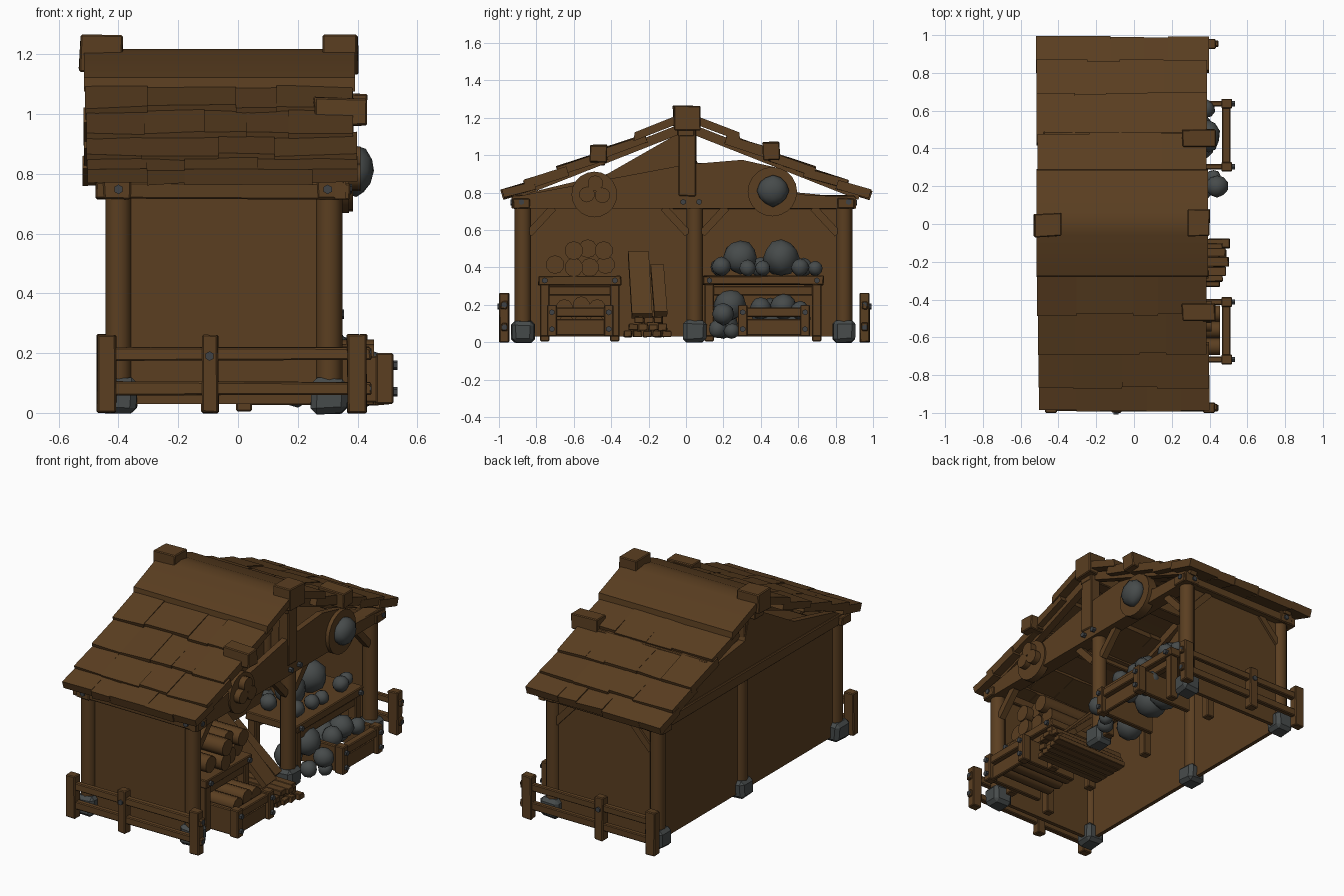
import bpy, bmesh, math, random
from mathutils import Vector, Matrix

random.seed(4)


def material(name, rgb):
    m = bpy.data.materials.new(name)
    m.diffuse_color = (*rgb, 1)
    return m


WOOD = material("brown wood", (0.104, 0.049, 0.015))
STONE = material("grey stone", (0.062, 0.07, 0.07))
METAL = material("dark bolt metal", (0.05, 0.055, 0.06))


def finish(name, bm, mat, smooth=None, bevel=0):
    bmesh.ops.recalc_face_normals(bm, faces=bm.faces)
    me = bpy.data.meshes.new(name)
    bm.to_mesh(me)
    bm.free()
    me.materials.append(mat)
    ob = bpy.data.objects.new(name, me)
    bpy.context.collection.objects.link(ob)
    if bevel:
        mod = ob.modifiers.new("worn edges", 'BEVEL')
        mod.width, mod.segments = bevel, 1
    if smooth:
        bpy.ops.object.select_all(action='DESELECT')
        ob.select_set(True)
        bpy.context.view_layer.objects.active = ob
        bpy.ops.object.shade_smooth_by_angle(angle=math.radians(smooth))
    return ob


def box(name, x, y, z, mat=WOOD, wobble=0.0, bevel=0.005):
    """Block given by (low, high) ranges, with slightly uneven corners."""
    bm = bmesh.new()
    bmesh.ops.create_cube(bm, size=1)
    for v in bm.verts:
        v.co = [(r[0] + r[1]) / 2 + c * (r[1] - r[0]) + random.uniform(-wobble, wobble)
                for c, r in zip(v.co, (x, y, z))]
    return finish(name, bm, mat, bevel=bevel)


def rod(name, a, b, r, mat=WOOD, sides=10, square=None):
    """Round log or rectangular strut from a to b."""
    a, b = Vector(a), Vector(b)
    d = b - a
    bm = bmesh.new()
    if square:
        bmesh.ops.create_cube(bm, size=1, matrix=Matrix.Diagonal((square[0], square[1], d.length, 1)))
    else:
        bmesh.ops.create_cone(bm, cap_ends=True, segments=sides, radius1=r, radius2=r, depth=d.length)
    q = d.to_track_quat('Z', 'Y').to_matrix().to_4x4()
    bmesh.ops.transform(bm, matrix=Matrix.Translation((a + b) / 2) @ q, verts=bm.verts)
    return finish(name, bm, mat, smooth=None if square else 50)


def rock(name, x, y, z, r, scale=(1, 1, 1)):
    bm = bmesh.new()
    bmesh.ops.create_icosphere(bm, subdivisions=2, radius=r)
    for v in bm.verts:
        v.co = Vector([c * s for c, s in zip(v.co, scale)]) * random.uniform(0.94, 1.05) + Vector((x, y, z))
    return finish(name, bm, STONE, smooth=40)


def prism(name, pts, x0, x1, smooth=None):
    """Profile of (y, z) points extruded along x."""
    bm = bmesh.new()
    f = bm.faces.new([bm.verts.new((x0, y, z)) for y, z in pts])
    g = bmesh.ops.extrude_face_region(bm, geom=[f])
    bmesh.ops.translate(bm, vec=(x1 - x0, 0, 0), verts=[e for e in g['geom'] if isinstance(e, bmesh.types.BMVert)])
    return finish(name, bm, WOOD, smooth)


def bolt(x, y, z, axis):
    d = Vector(axis) * 0.012
    rod("bolt", Vector((x, y, z)) - d, Vector((x, y, z)) + d, 0.016, METAL, 6)


# Posts on stone footings
for x in (-0.4, 0.305):
    for y in (-0.872, 0.048, 0.845):
        rod("post", (x, y, 0.03), (x, y, 0.73), 0.044, sides=12)
        box("stone_footing", (x - 0.06, x + 0.06), (y - 0.06, y + 0.06), (0, 0.115), STONE, 0.006, 0.02)

# Wall panels
for y in (-0.865, 0.845):
    box("side_wall", (-0.4, 0.29), (y - 0.012, y + 0.012), (0.03, 0.73), bevel=0)
box("back_wall", (-0.412, -0.388), (-0.865, 0.845), (0.03, 0.73), bevel=0)

# Tie beams, bolts and corner braces
for y, s in ((-0.88, -1), (0.855, 1)):
    box("side_tie_beam", (-0.475, 0.375), (y - 0.045, y + 0.045), (0.715, 0.77), wobble=0.003)
    for x in (-0.4, 0.3):
        bolt(x, y + s * 0.047, 0.748, (0, 1, 0))
for x in (-0.405, 0.31):
    box("long_tie_beam", (x - 0.045, x + 0.045), (-0.93, 0.905), (0.715, 0.785), wobble=0.003)
for y0, y1 in ((-0.84, -0.71), (0.01, -0.12), (0.085, 0.215), (0.81, 0.68)):
    rod("corner_brace", (0.31, y0, 0.58), (0.31, y1, 0.72), 0, square=(0.04, 0.04))
for x0, x1 in ((-0.37, -0.24), (0.28, 0.15)):
    rod("side_corner_brace", (x0, 0.85, 0.58), (x1, 0.85, 0.72), 0, square=(0.04, 0.04))
for y in (-0.88, -0.015, 0.07, 0.87):
    bolt(0.37, y, 0.75, (1, 0, 0))

# Gable boards, king posts and rafters
prism("front_gable_board", [(-0.93, 0.715), (-0.93, 0.775), (0, 0.95), (0.3, 0.975), (0.5, 0.93),
                            (0.6, 0.79), (0.91, 0.775), (0.91, 0.715)], 0.325, 0.362)
prism("back_gable_board", [(-0.93, 0.72), (-0.9, 0.785), (-0.42, 0.9), (0, 1.14), (0.06, 0.96),
                           (0.38, 0.92), (0.6, 0.8), (0.9, 0.77), (0.9, 0.72)], -0.44, -0.4)
for x in (-0.4, 0.335):
    box("king_post", (x - 0.035, x + 0.035), (-0.04, 0.055), (0.78, 1.17), wobble=0.003)
for s in (-1, 1):
    for x in (-0.4, 0.32):
        rod("rafter", (x, s * 0.93, 0.785), (x, s * 0.03, 1.14), 0, square=(0.045, 0.05))

# Ridge beam with exposed square ends, and purlins
box("ridge_beam", (-0.5, 0.37), (-0.045, 0.045), (1.1, 1.17))
box("ridge_end_left", (-0.53, -0.388), (-0.067, 0.055), (1.145, 1.262), wobble=0.005)
box("ridge_end_right", (0.285, 0.4), (-0.067, 0.075), (1.13, 1.262), wobble=0.005)
for y, z in ((-0.468, 1.005), (0.455, 1.02)):
    box("purlin_end", (0.255, 0.43), (y - 0.045, y + 0.045), (z - 0.045, z + 0.05), wobble=0.004)
    box("purlin", (-0.48, 0.3), (y - 0.035, y + 0.035), (z - 0.06, z - 0.01))


# Roof: smooth ridge cap and four overlapping rows of uneven shingles on each slope
def roof_z(y):
    return 1.222 - 0.416 * abs(y)


prism("ridge_cap", [(-0.28, 1.075), (-0.275, 1.122), (-0.06, 1.208), (0, 1.218), (0.06, 1.208), (0.285, 1.122),
                    (0.29, 1.075), (0.05, 1.165), (-0.05, 1.165)], -0.515, 0.392, 40)
rows = (0.27, 0.48, 0.69, 0.865, 0.992)
for s in (-1, 1):
    for i in range(4):
        cuts = [-0.515 + random.uniform(-0.012, 0.012)]
        n = 4 + i % 2
        cuts += [-0.515 + 0.907 * (k + random.uniform(-0.25, 0.25)) / n for k in range(1, n)]
        cuts += [0.39 + random.uniform(-0.012, 0.01)]
        for xa, xb in zip(cuts, cuts[1:]):
            bm = bmesh.new()
            bmesh.ops.create_cube(bm, size=1)
            y1 = rows[i + 1] + random.uniform(-0.008, 0.007)
            for v in bm.verts:
                low = v.co.y > 0
                y = y1 if low else rows[i] - 0.05
                z = roof_z(y) + (0.003 if low else -0.02) + random.uniform(-0.006, 0.006)
                if v.co.z < 0:
                    z -= 0.046
                    y -= 0.015
                v.co = (xb if v.co.x > 0 else xa, s * y, z)
            finish("roof_shingle", bm, WOOD)

# Fences on both short ends
for y, s in ((-0.972, -1), (0.955, 1)):
    for x0, x1 in ((-0.472, -0.408), (-0.122, -0.066), (0.365, 0.432)):
        box("fence_post", (x0, x1), (y - 0.026, y + 0.026), (0, 0.262), wobble=0.003)
    for z in (0.082, 0.198):
        box("fence_rail", (-0.445, 0.445), (y - 0.018, y + 0.018), (z - 0.022, z + 0.022), wobble=0.004)
    bolt(-0.095, y + s * 0.024, 0.19, (0, 1, 0))
    for z in (0.08, 0.2):
        bolt(0.435, y, z, (1, 0, 0))


# Shelves
def shelf(y0, y1):
    box("shelf_board", (-0.01, 0.34), (y0, y1), (0.305, 0.355), wobble=0.004)
    for x in (0.02, 0.3):
        box("shelf_rail", (x - 0.02, x + 0.02), (y0 + 0.02, y1 - 0.02), (0.25, 0.3))
        for y in (y0 + 0.035, y1 - 0.035):
            box("shelf_leg", (x - 0.027, x + 0.027), (y - 0.025, y + 0.025), (0.005 if x < 0.1 else 0.03, 0.31))
    for y in (y0 + 0.035, y1 - 0.035):
        bolt(0.343, y, 0.33, (1, 0, 0))


shelf(-0.79, -0.345)
shelf(0.09, 0.735)


# Open crates standing in front of the shelves
def crate(y0, y1, top):
    for y in (y0 + 0.028, y1 - 0.028):
        box("crate_post", (0.462, 0.52), (y - 0.026, y + 0.026), (0.03, top))
        box("crate_side_board", (0.12, 0.48), (y - 0.015, y + 0.015), (0.035, top - 0.01))
        for z in (0.07, top - 0.04):
            bolt(0.522, y, z, (1, 0, 0))
    box("crate_front_board", (0.47, 0.495), (y0 + 0.04, y1 - 0.04), (0.035, 0.125))
    box("crate_front_rail", (0.465, 0.51), (y0 + 0.02, y1 - 0.02), (top - 0.065, top - 0.015))


crate(-0.745, -0.385, 0.2)
crate(0.275, 0.665, 0.2)

# Logs on the shelf and in the crate
for y, z in ((-0.7, 0.415), (-0.6, 0.4), (-0.515, 0.4), (-0.43, 0.415),
             (-0.6, 0.49), (-0.525, 0.5), (-0.44, 0.49)):
    rod("shelf_log", (0.0, y, z), (0.33 + random.uniform(-0.03, 0.03), y, z), 0.05)
for y, z in ((-0.65, 0.185), (-0.56, 0.2), (-0.475, 0.185), (-0.64, 0.1), (-0.56, 0.1), (-0.48, 0.1)):
    rod("crate_log", (0.1, y, z), (0.455, y, z), 0.045)

# Plank stack and leaning planks
for j, (z, n) in enumerate(((0.045, 5), (0.08, 4), (0.12, 3))):
    for k in range(n):
        y = -0.335 + 0.052 * k + 0.03 * j
        box("stacked_plank", (0.0, 0.5 + random.uniform(-0.05, 0.015)), (y, y + 0.047),
            (z - 0.017, z + 0.017), wobble=0.004, bevel=0.003)
rod("leaning_plank", (0.38, -0.235, 0.14), (0.05, -0.255, 0.475), 0, square=(0.11, 0.035))
rod("leaning_plank", (0.36, -0.135, 0.15), (0.08, -0.155, 0.405), 0, square=(0.07, 0.035))

# Rocks: (x, y, z, radius) on the shelf, in the crate and on the ground
for p in ((0.15, 0.29, 0.455, 0.09), (0.13, 0.51, 0.45, 0.098), (0.26, 0.19, 0.405, 0.052),
          (0.27, 0.33, 0.395, 0.045), (0.28, 0.41, 0.395, 0.042), (0.27, 0.61, 0.4, 0.048),
          (0.25, 0.69, 0.395, 0.04), (0.08, 0.18, 0.4, 0.05), (0.08, 0.4, 0.4, 0.055), (0.08, 0.63, 0.4, 0.05)):
    rock("shelf_rock", *p)
for p in ((0.36, 0.4, 0.18, 0.06), (0.34, 0.52, 0.19, 0.07), (0.38, 0.61, 0.17, 0.05),
          (0.25, 0.45, 0.14, 0.1), (0.25, 0.58, 0.13, 0.09)):
    rock("crate_rock", *p)
for p in ((0.3, 0.235, 0.2, 0.085), (0.44, 0.2, 0.15, 0.06), (0.36, 0.17, 0.07, 0.05),
          (0.42, 0.245, 0.06, 0.042), (0.2, 0.2, 0.1, 0.08)):
    rock("ground_rock", *p)

# Round gable signs: three log ends, and a stone
rod("log_sign_disc", (0.325, -0.49, 0.79), (0.372, -0.49, 0.79), 0.122, sides=20)
for y, z in ((-0.485, 0.85), (-0.53, 0.79), (-0.447, 0.785)):
    rod("sign_log", (0.35, y, z), (0.41, y, z), 0.042)
rod("stone_sign_disc", (0.325, 0.462, 0.805), (0.385, 0.462, 0.805), 0.132, sides=20)
rock("sign_stone", 0.395, 0.465, 0.81, 0.08, (0.75, 1.05, 1.05))
